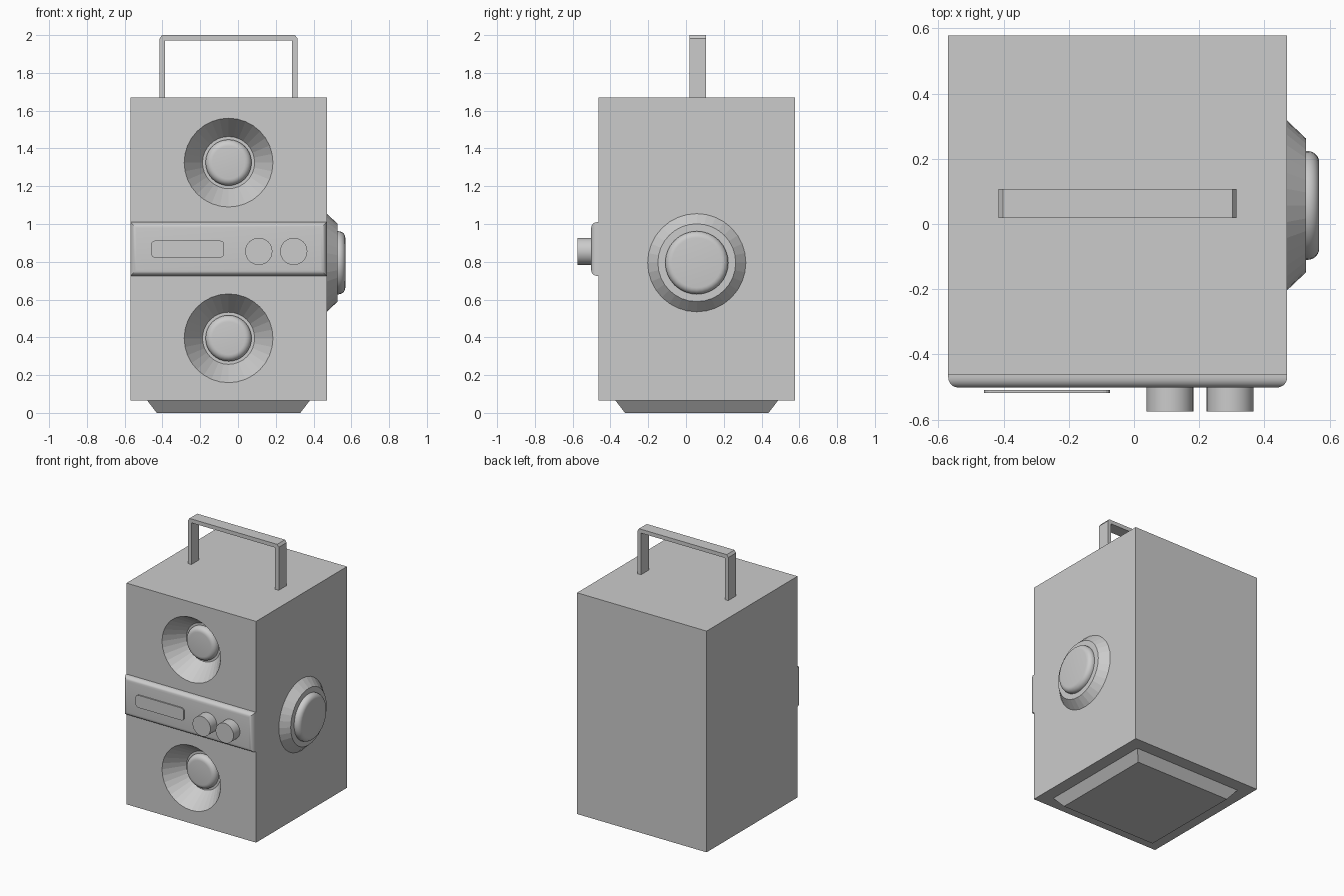
import bpy, bmesh
from math import cos, sin, pi
from mathutils import Matrix, Vector

if "Cube" in bpy.data.objects:
    bpy.data.objects.remove(bpy.data.objects["Cube"])

CX, FRONT, BODY_R = -0.05, -0.464, 0.47
TO_FRONT = Matrix.Rotation(pi / 2, 4, 'X')    # local z -> -y
TO_RIGHT = Matrix.Rotation(pi / 2, 4, 'Y')    # local z -> +x


def finish(name, bm, smooth=False):
    bmesh.ops.recalc_face_normals(bm, faces=bm.faces)
    me = bpy.data.meshes.new(name)
    bm.to_mesh(me)
    bm.free()
    ob = bpy.data.objects.new(name, me)
    bpy.context.collection.objects.link(ob)
    if smooth:
        bpy.ops.object.select_all(action='DESELECT')
        ob.select_set(True)
        bpy.context.view_layer.objects.active = ob
        bpy.ops.object.shade_smooth_by_angle(angle=0.6)
    return ob


def box(name, lo, hi, inset=0):
    """Box between two corners; inset narrows the bottom."""
    bm = bmesh.new()
    bmesh.ops.create_cube(bm, size=1)
    lo, hi = Vector(lo), Vector(hi)
    for v in bm.verts:
        d = inset if v.co.z < 0 else 0
        s = [1 if c > 0 else -1 for c in v.co]
        v.co = [(hi if c > 0 else lo)[i] for i, c in enumerate(v.co)]
        v.co.x -= s[0] * d
        v.co.y -= s[1] * d
    return finish(name, bm)


def lathe(name, profile, loc, turn, smooth=False, n=32):
    """Closed solid turned from (radius, height) points."""
    bm = bmesh.new()
    rings = [[bm.verts.new((r * cos(2 * pi * i / n), r * sin(2 * pi * i / n), h))
              for i in range(n)] for r, h in profile]
    for a, b in zip(rings, rings[1:]):
        for i in range(n):
            j = (i + 1) % n
            bm.faces.new((a[i], a[j], b[j], b[i]))
    bm.faces.new(rings[0])
    bm.faces.new(rings[-1])
    bm.transform(Matrix.Translation(loc) @ turn)
    return finish(name, bm, smooth)


def prism(name, pts, y0, y1):
    """Outline in x,z extruded along y."""
    bm = bmesh.new()
    f = bm.faces.new([bm.verts.new((x, y0, z)) for x, z in pts])
    ext = bmesh.ops.extrude_face_region(bm, geom=[f], use_keep_orig=True)
    for v in ext['geom']:
        if isinstance(v, bmesh.types.BMVert):
            v.co.y = y1
    return finish(name, bm)


def dome_profile(r, h, b, steps=6):
    """Disc side with a rounded front edge."""
    return [(r, 0)] + [(r - b + b * cos(a), h - b + b * sin(a))
                       for a in (pi / 2 * i / steps for i in range(steps + 1))]


# Cabinet and tapered foot
body = box("cabinet", (-0.57, FRONT, 0.065), (BODY_R, 0.578, 1.67))
box("foot", (-0.48, -0.373, 0), (0.38, 0.487, 0.065), inset=0.05)

# Conical speaker recesses with domes
DEPTH = 0.14
for label, z in (("upper", 1.325), ("lower", 0.395)):
    cut = lathe(label + "_recess_cutter",
                [(0.242, 0.01), (0.235, 0), (0.138, -DEPTH)],
                (CX, FRONT, z), TO_FRONT)
    cut.hide_render = True
    mod = body.modifiers.new("recess", 'BOOLEAN')
    mod.operation, mod.solver, mod.object = 'DIFFERENCE', 'EXACT', cut
    bpy.context.view_layer.objects.active = body
    bpy.ops.object.modifier_apply(modifier=mod.name)
    bpy.data.objects.remove(cut)
    lathe(label + "_speaker_dome", dome_profile(0.122, 0.042, 0.035),
          (CX, FRONT + DEPTH, z), TO_FRONT, smooth=True)

# Side speaker on the right
lathe("side_speaker_ring", [(0.26, 0), (0.206, 0.057)],
      (BODY_R, 0.057, 0.795), TO_RIGHT)
lathe("side_speaker_dome", dome_profile(0.167, 0.041, 0.035),
      (BODY_R + 0.057, 0.057, 0.795), TO_RIGHT, smooth=True)

# Control band with rounded front edges
band = box("control_band", (-0.57, -0.502, 0.725), (BODY_R, -0.461, 1.01))
bm = bmesh.new()
bm.from_mesh(band.data)
edges = [e for e in bm.edges if all(v.co.y < -0.49 for v in e.verts)]
bmesh.ops.bevel(bm, geom=edges, offset=0.032, segments=5, profile=0.5,
                affect='EDGES')
bm.to_mesh(band.data)
bm.free()
bpy.ops.object.select_all(action='DESELECT')
band.select_set(True)
bpy.context.view_layer.objects.active = band
bpy.ops.object.shade_smooth_by_angle(angle=0.6)

# Knobs
for label, x in (("left", 0.11), ("right", 0.295)):
    lathe(label + "_knob", [(0.072, 0), (0.072, 0.078)],
          (x, -0.497, 0.855), TO_FRONT, smooth=True)

# Label plate with rounded corners
x0, x1, z0, z1, r = -0.46, -0.073, 0.822, 0.912, 0.022
corners = ((x1 - r, z1 - r, 0), (x0 + r, z1 - r, 1), (x0 + r, z0 + r, 2), (x1 - r, z0 + r, 3))
prism("label_plate",
      [(cx + r * cos(pi / 2 * (q + k / 4)), cz + r * sin(pi / 2 * (q + k / 4)))
       for cx, cz, q in corners for k in range(5)], -0.518, -0.509)

# Carry handle
half = [(0.365, 1.67), (0.365, 1.982), (0.352, 2.0)]
inner = [(0.336, 1.67), (0.336, 1.972)]
right = inner[::-1] + half
loop = ([(-x, z) for x, z in half] + [(x, z) for x, z in half[::-1]]
        + inner + [(-x, z) for x, z in inner[::-1]])
prism("carry_handle", [(CX + x, z) for x, z in loop], 0.018, 0.107)
